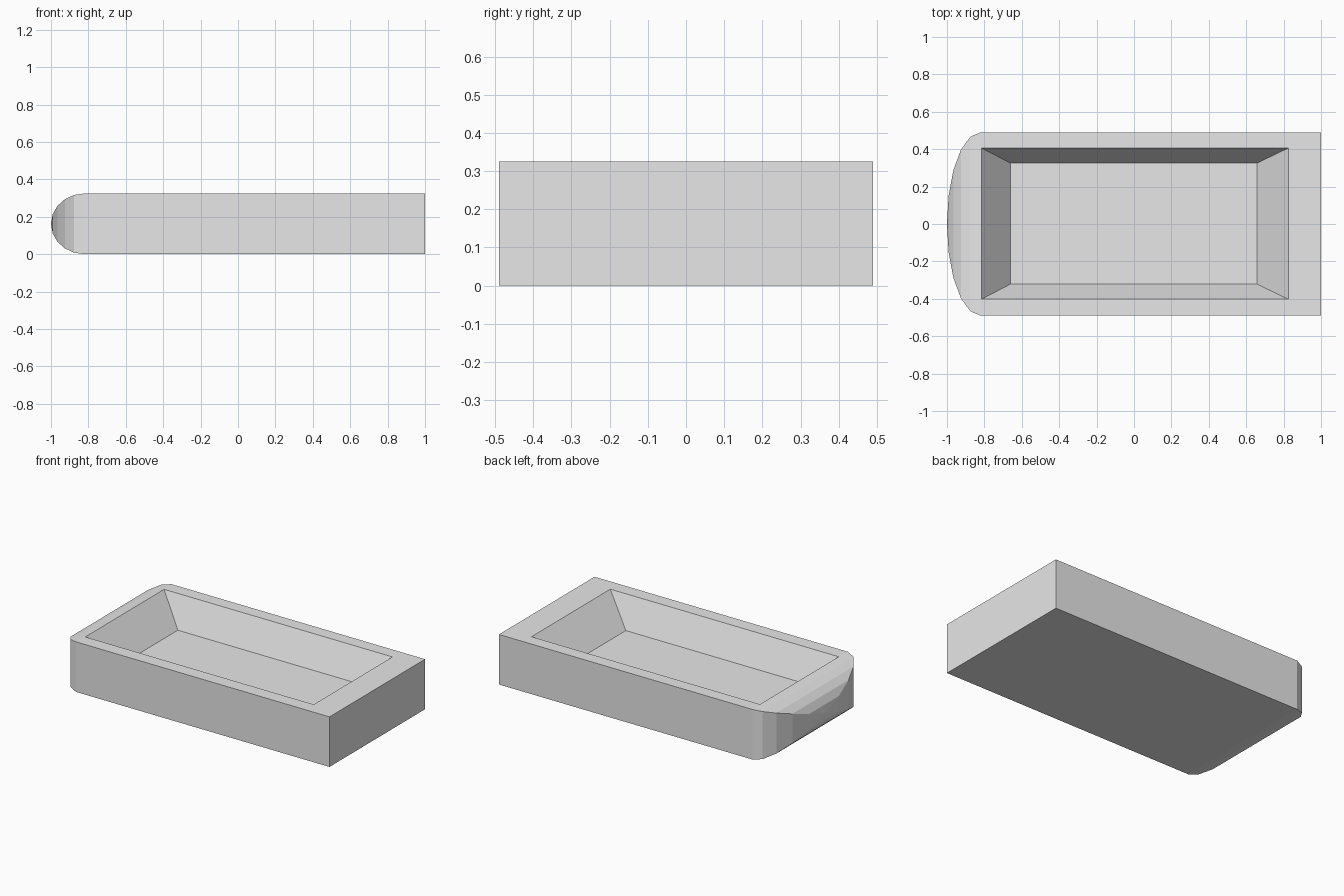
import bpy, bmesh, math

if "Cube" in bpy.data.objects:
    bpy.data.objects.remove(bpy.data.objects["Cube"])

HALF_W, HEIGHT, NOSE, A = 0.49, 0.325, -0.82, 0.18

grey = bpy.data.materials.new("light grey")
grey.diffuse_color = (0.8, 0.8, 0.8, 1)
grey.use_nodes = True
grey.node_tree.nodes["Principled BSDF"].inputs["Base Color"].default_value = grey.diffuse_color


def loft(name, lower, upper):
    """Closed solid between two matching rings of points."""
    bm = bmesh.new()
    a = [bm.verts.new(p) for p in lower]
    b = [bm.verts.new(p) for p in upper]
    n = len(a)
    bm.faces.new(a)
    bm.faces.new(b)
    for i in range(n):
        j = (i + 1) % n
        bm.faces.new((a[i], a[j], b[j], b[i]))
    bmesh.ops.recalc_face_normals(bm, faces=bm.faces)
    me = bpy.data.meshes.new(name)
    bm.to_mesh(me)
    bm.free()
    me.materials.append(grey)
    ob = bpy.data.objects.new(name, me)
    bpy.context.collection.objects.link(ob)
    return ob


def nose_profile(half, end):
    """Outline with a half-ellipse nose on the left and a square right end."""
    arc = [math.radians(90 + 18 * i) for i in range(11)]
    return ([(NOSE + A * math.cos(t), half * math.sin(t)) for t in arc]
            + [(end, -half), (end, half)])


def rect(x0, x1, y0, y1, z):
    return [(x0, y0, z), (x1, y0, z), (x1, y1, z), (x0, y1, z)]


def cut(ob, cutter, operation):
    mod = ob.modifiers.new(cutter.name, 'BOOLEAN')
    mod.operation = operation
    mod.solver = 'EXACT'
    mod.object = cutter
    cutter.hide_render = True
    cutter.hide_set(True)


# Basin body: rounded in plan
plan = nose_profile(HALF_W, 1.0)
basin = loft("basin", [(x, y, -0.1) for x, y in plan],
             [(x, y, 0.5) for x, y in plan])

# Side profile that rounds the nose vertically and trims top and bottom
side = nose_profile(HEIGHT / 2, 1.2)
side_cutter = loft("side_profile_cutter",
                   [(x, -0.7, z + HEIGHT / 2) for x, z in side],
                   [(x, 0.7, z + HEIGHT / 2) for x, z in side])
cut(basin, side_cutter, 'INTERSECT')

# Tapered recess, extended a little above the rim along its slopes
FLOOR = 0.132
floor_ring = rect(-0.66, 0.657, -0.321, 0.325, FLOOR)
rim_ring = rect(-0.815, 0.825, -0.402, 0.406, HEIGHT)
above = [tuple(f + (r - f) * 1.2 for f, r in zip(p, q))
         for p, q in zip(floor_ring, rim_ring)]
recess_cutter = loft("recess_cutter", floor_ring, above)
cut(basin, recess_cutter, 'DIFFERENCE')
